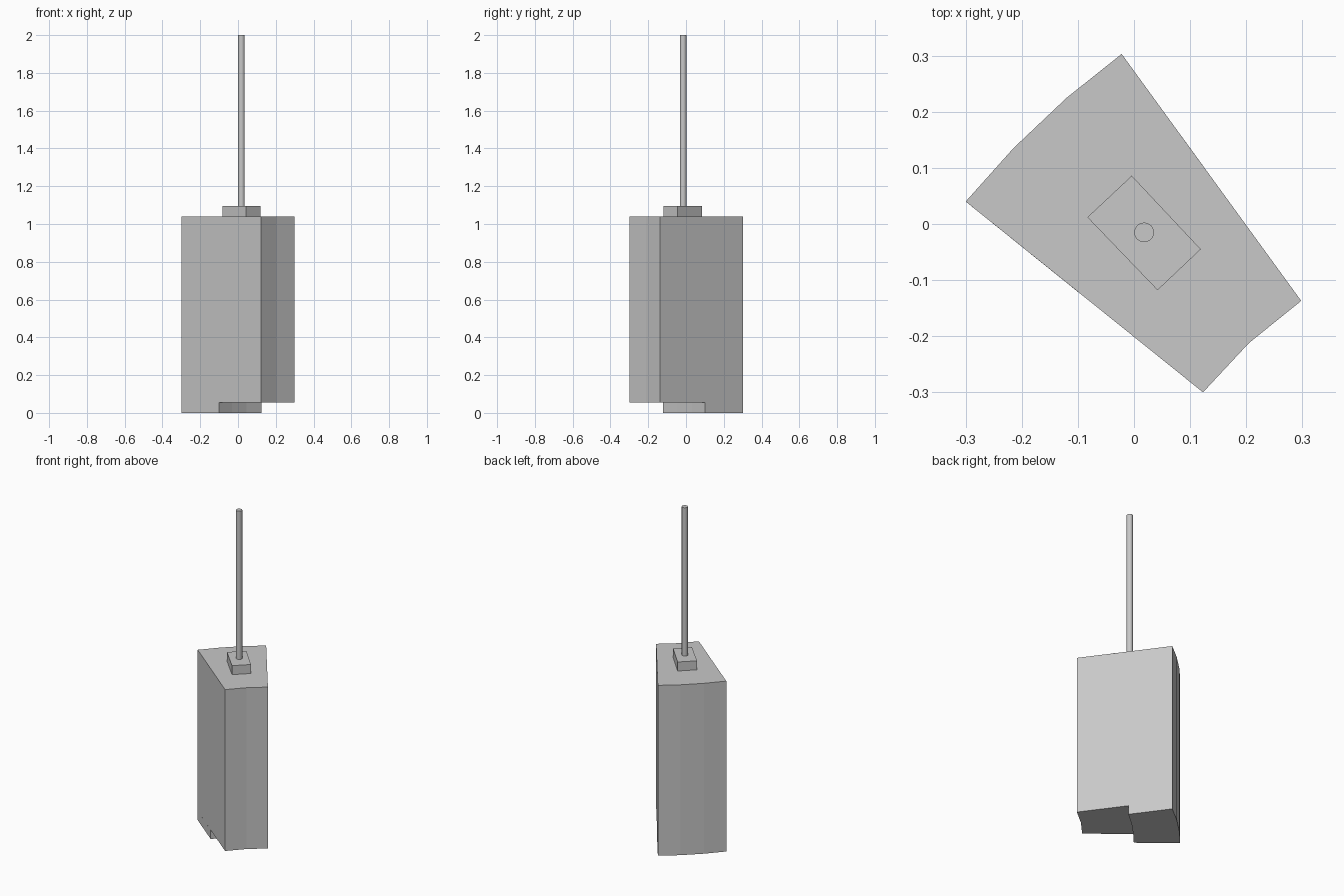
import bpy
import bmesh
import math

cube = bpy.data.objects.get("Cube")
if cube:
    bpy.data.objects.remove(cube, do_unlink=True)

grey = bpy.data.materials.new("concrete_grey")
grey.use_nodes = True
colour = (0.58, 0.58, 0.58, 1)
grey.diffuse_color = colour
grey.node_tree.nodes["Principled BSDF"].inputs["Base Color"].default_value = colour


def prism(name, outline, bottom, top):
    """Extrude a flat outline between two heights."""
    bm = bmesh.new()
    base = bm.faces.new([bm.verts.new((x, y, bottom)) for x, y in outline])
    ext = bmesh.ops.extrude_face_region(bm, geom=[base], use_keep_orig=True)
    verts = [g for g in ext["geom"] if isinstance(g, bmesh.types.BMVert)]
    bmesh.ops.translate(bm, verts=verts, vec=(0, 0, top - bottom))
    bmesh.ops.recalc_face_normals(bm, faces=bm.faces)
    mesh = bpy.data.meshes.new(name)
    bm.to_mesh(mesh)
    bm.free()
    mesh.materials.append(grey)
    obj = bpy.data.objects.new(name, mesh)
    bpy.context.collection.objects.link(obj)
    return obj


# Outlines: bowed outer end, shallow inner end, and the bowed line of the step
outer_end = [(-0.3, 0.04), (-0.215, 0.135), (-0.12, 0.225), (-0.022, 0.303)]
inner_end = [(0.298, -0.137), (0.205, -0.212), (0.123, -0.3)]
step_line = [(0.125, 0.101), (0.044, 0.031), (-0.031, -0.044), (-0.1, -0.121)]

# Tower block with its lower footing under the outer half
STEP, ROOF, CAP = 0.055, 1.04, 1.095
tower = prism("tower_block", outer_end + inner_end, STEP, ROOF)
footing = prism("footing", outer_end + step_line, 0, STEP)

# Small rooftop housing
prism("roof_housing", [(-0.083, 0.012), (-0.004, 0.086),
                       (0.119, -0.045), (0.042, -0.118)], ROOF, CAP)

# Mast
bpy.ops.mesh.primitive_cylinder_add(vertices=24, radius=0.0175, depth=2 - CAP,
                                    location=(0.018, -0.015, (2 + CAP) / 2))
mast = bpy.context.object
mast.name = "mast"
mast.data.materials.append(grey)
bpy.ops.object.shade_smooth_by_angle(angle=math.radians(30))
